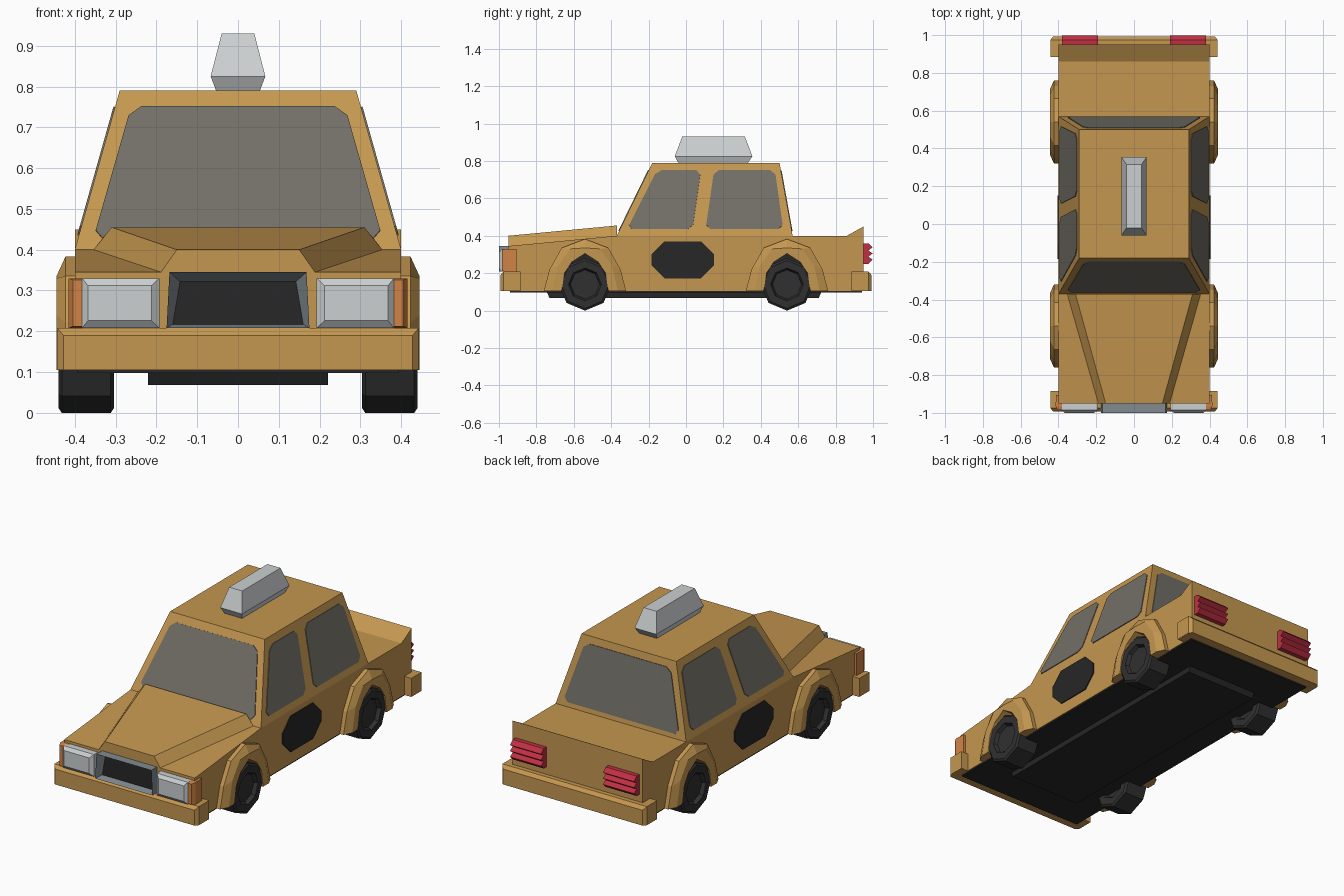
import bpy, bmesh
from mathutils import Vector

cube = bpy.data.objects.get("Cube")
if cube:
    bpy.data.objects.remove(cube, do_unlink=True)


def material(name, r, g, b):
    m = bpy.data.materials.new(name)
    m.use_nodes = True
    m.diffuse_color = (r, g, b, 1)
    node = next(n for n in m.node_tree.nodes if n.type == 'BSDF_PRINCIPLED')
    node.inputs["Base Color"].default_value = (r, g, b, 1)
    node.inputs["Roughness"].default_value = 0.7
    return m


PAINT = material("amber paint", 0.56, 0.31, 0.08)
GLASS = material("smoky glass", 0.17, 0.16, 0.135)
BLACK = material("black underbody", 0.02, 0.02, 0.02)
RUBBER = material("dark rubber", 0.03, 0.03, 0.03)
SILVER = material("pale silver", 0.60, 0.63, 0.64)
STEEL = material("steel grey", 0.22, 0.26, 0.28)
RED = material("tail red", 0.52, 0.03, 0.055)
ORANGE = material("signal orange", 0.64, 0.23, 0.06)


def loft(name, rings, mat, cap_mat=None):
    """Skin matching closed rings; the last cap may take its own material."""
    bm = bmesh.new()
    loops = [[bm.verts.new(p) for p in ring] for ring in rings]
    n = len(loops[0])
    for a, b in zip(loops, loops[1:]):
        for i in range(n):
            j = (i + 1) % n
            bm.faces.new((a[i], a[j], b[j], b[i]))
    bm.faces.new(loops[0])
    end = bm.faces.new(loops[-1])
    if cap_mat:
        end.material_index = 1
    bmesh.ops.recalc_face_normals(bm, faces=bm.faces)
    mesh = bpy.data.meshes.new(name)
    bm.to_mesh(mesh)
    bm.free()
    mesh.materials.append(mat)
    if cap_mat:
        mesh.materials.append(cap_mat)
    obj = bpy.data.objects.new(name, mesh)
    bpy.context.collection.objects.link(obj)
    return obj


def rect_y(x0, x1, z0, z1, y):
    return [(x0, y, z0), (x1, y, z0), (x1, y, z1), (x0, y, z1)]


def rect_z(w, y0, y1, z):
    return [(-w, y0, z), (w, y0, z), (w, y1, z), (-w, y1, z)]


def trap_y(w0, w1, z0, z1, y):
    return [(-w0, y, z0), (w0, y, z0), (w1, y, z1), (-w1, y, z1)]


def extrude_x(name, profile, x0, x1, mat):
    return loft(name, [[(x, y, z) for y, z in profile] for x in (x0, x1)], mat)


def plate(name, corners, mat, cut=0.025, half=0.004):
    """Thin pane with clipped corners, lying on the plane of its corners."""
    c = [Vector(p) for p in corners]
    normal = (c[1] - c[0]).cross(c[2] - c[0]).normalized() * half
    ring = []
    for i, p in enumerate(c):
        for q in (c[i - 1], c[(i + 1) % len(c)]):
            ring.append(p + (q - p).normalized() * cut)
    return loft(name, [[p - normal for p in ring], [p + normal for p in ring]], mat)


def both_ways(half):
    """Mirror a half arch, listed from foot to apex, into a full one."""
    return [(-d, z) for d, z in half] + [(d, z) for d, z in half[-2::-1]]


WHEEL_Y = 0.54
opening = both_ways([(.125, .105), (.11, .20), (.07, .26), (0, .305)])
arch_mid = both_ways([(.175, .105), (.145, .24), (.08, .33), (0, .335)])
arch_out = both_ways([(.22, .105), (.19, .22), (.125, .335), (0, .383)])

# Lower body with the wheel openings in its profile
profile = [(-.95, .105)]
for cy in (-WHEEL_Y, WHEEL_Y):
    profile += [(cy + d, z) for d, z in opening]
profile += [(.95, .105), (.95, .45), (.86, .40), (-.37, .40), (-.95, .345)]
extrude_x("lower_body", profile, -.40, .40, PAINT)

# Raised hood
loft("hood", [trap_y(.19, .15, .343, .40, -.95), trap_y(.355, .31, .398, .455, -.37)], PAINT)

# Cabin
Z0, Z1 = .40, .79
loft("cabin", [rect_z(.40, -.37, .57, Z0), rect_z(.29, -.18, .50, Z1)], PAINT)


def slope(z, low, high):
    return low + (high - low) * (z - Z0) / (Z1 - Z0)


# Windscreen and rear window
for name, low, high in (("windscreen", -.37, -.18), ("rear_window", .57, .50)):
    plate(name, [(x, slope(z, low, high), z) for x, z in
                 ((-.355, .425), (.355, .425), (.262, .75), (-.262, .75))], GLASS)

# Side windows and door panels
panes = {"front_side_window": ((-.315, .435), (.035, .435), (.08, .75), (-.155, .75)),
         "rear_side_window": ((.105, .435), (.52, .435), (.475, .75), (.15, .75))}
for s, side in ((1, "left"), (-1, "right")):
    for name, pts in panes.items():
        plate(f"{side}_{name}", [(s * slope(z, .40, .29), y, z) for y, z in pts], GLASS)
    plate(f"{side}_door_panel", [(s * .402, y, z) for y, z in
                                 ((-.185, .172), (.15, .172), (.15, .37), (-.185, .37))],
          BLACK, cut=.07)

# Roof sign
loft("roof_sign", [rect_z(.053, -.04, .33, .788), rect_z(.067, -.06, .355, .825),
                   rect_z(.04, -.02, .315, .93)], SILVER)

# Underside: inner tub, floor and lower tray
loft("inner_tub", [rect_z(.30, -.93, .93, .10), rect_z(.30, -.93, .93, .335)], BLACK)
loft("floor", [rect_z(.395, -.94, .94, .098), rect_z(.395, -.94, .94, .107)], BLACK)
loft("floor_tray", [rect_z(.22, -.73, .71, .068), rect_z(.22, -.745, .725, .102)], BLACK)

# Bumpers
for s, end in ((-1, "front"), (1, "rear")):
    loft(f"{end}_bumper", [rect_y(-.443, .443, .105, .208, s * .885),
                           rect_y(-.443, .443, .105, .208, s * .975),
                           rect_y(-.428, .428, .105, .19, s * .992)], PAINT)

# Grille: steel frame around a recessed black centre
loft("grille", [trap_y(.175, .168, .208, .345, -.94), trap_y(.175, .168, .208, .345, -1),
                trap_y(.16, .142, .217, .322, -.96)], STEEL, BLACK)

# Wheel arches and wheels
for s, side in ((1, "left"), (-1, "right")):
    for e, end in ((-1, "front"), (1, "rear")):
        cy = e * WHEEL_Y
        paths = ((arch_out, .395), (arch_out, .423), (arch_mid, .445),
                 (opening, .445), (opening, .36))
        sections = zip(*[[(s * x, cy + d, z) for d, z in p] for p, x in paths])
        loft(f"{end}_{side}_wheel_arch", list(sections), PAINT)

        bpy.ops.mesh.primitive_cylinder_add(vertices=8, radius=.14, depth=.12)
        wheel = bpy.context.object
        wheel.name = f"{end}_{side}_wheel"
        wheel.rotation_euler = (0, 1.5708, 0)
        wheel.location = (s * .372, cy, .14)
        wheel.data.materials.append(RUBBER)
        bm = bmesh.new()
        bm.from_mesh(wheel.data)
        caps = [f for f in bm.faces if len(f.verts) == 8]
        # Shoulder, then a recessed hub on each face
        bmesh.ops.inset_individual(bm, faces=caps, thickness=.012, depth=.008)
        bmesh.ops.inset_individual(bm, faces=caps, thickness=.04, depth=0)
        bmesh.ops.inset_individual(bm, faces=caps, thickness=.01, depth=-.02)
        bm.to_mesh(wheel.data)
        bm.free()

# Headlights, turn signals and ridged tail lights
tail = [(.94, .25), (.975, .25), (.998, .272), (.975, .288), (.998, .305),
        (.975, .322), (.998, .338), (.975, .36), (.94, .36)]
for s, side in ((1, "left"), (-1, "right")):
    loft(f"{side}_headlight", [rect_y(s * .193, s * .382, .208, .33, -.94),
                               rect_y(s * .193, s * .382, .208, .33, -.985),
                               rect_y(s * .212, s * .368, .226, .312, -1)], SILVER)
    loft(f"{side}_turn_signal", [rect_y(s * .36, s * .413, .208, .33, -.905),
                                 rect_y(s * .36, s * .415, .208, .33, -.965),
                                 rect_y(s * .36, s * .405, .212, .326, -.985)], ORANGE)
    extrude_x(f"{side}_tail_light", tail, s * .19, s * .38, RED)
